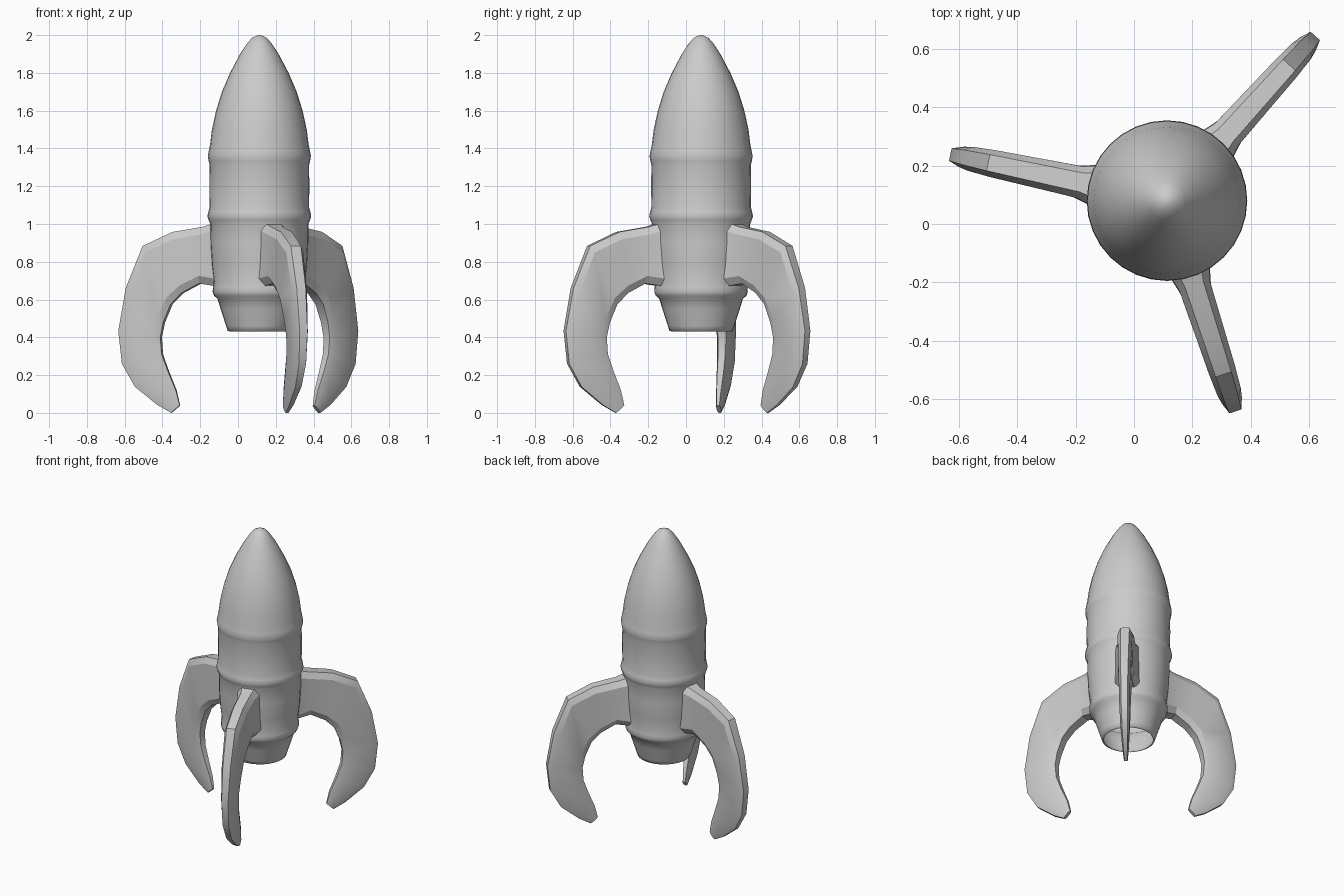
import bpy, bmesh, math
from mathutils import Vector

cube = bpy.data.objects.get("Cube")
if cube:
    bpy.data.objects.remove(cube, do_unlink=True)

CENTRE = Vector((0.113, 0.08, 0))
SEGMENTS = 32

grey = bpy.data.materials.new("plain grey")
grey.use_nodes = True
grey.diffuse_color = (0.6, 0.6, 0.6, 1)
grey.node_tree.nodes["Principled BSDF"].inputs["Base Color"].default_value = (0.6, 0.6, 0.6, 1)


def finish(name, bm, angle):
    bmesh.ops.recalc_face_normals(bm, faces=bm.faces)
    mesh = bpy.data.meshes.new(name)
    bm.to_mesh(mesh)
    bm.free()
    mesh.materials.append(grey)
    ob = bpy.data.objects.new(name, mesh)
    ob.location = CENTRE
    bpy.context.collection.objects.link(ob)
    bpy.ops.object.select_all(action='DESELECT')
    ob.select_set(True)
    bpy.context.view_layer.objects.active = ob
    bpy.ops.object.shade_smooth_by_angle(angle=math.radians(angle))
    return ob


def bridge(bm, a, b):
    n = len(a)
    for i in range(n):
        bm.faces.new((a[i], a[(i + 1) % n], b[(i + 1) % n], b[i]))


# Hull: turned profile with three raised bands and an open nozzle
hull_profile = [
    (0.155, 0.43), (0.168, 0.435), (0.176, 0.46), (0.205, 0.55), (0.222, 0.605),
    (0.24, 0.62), (0.247, 0.64), (0.246, 0.665), (0.241, 0.69), (0.252, 0.78),
    (0.259, 0.9), (0.26, 1.0), (0.268, 1.02), (0.275, 1.04), (0.27, 1.065),
    (0.263, 1.09), (0.265, 1.2), (0.263, 1.31), (0.269, 1.335), (0.273, 1.36),
    (0.268, 1.385), (0.261, 1.42), (0.251, 1.5), (0.229, 1.6), (0.198, 1.7),
    (0.155, 1.8), (0.102, 1.9), (0.066, 1.955), (0.04, 1.985), (0.015, 1.997)]

bm = bmesh.new()
rings = []
for r, z in hull_profile:
    rings.append([bm.verts.new((r * math.cos(math.tau * i / SEGMENTS),
                                r * math.sin(math.tau * i / SEGMENTS), z))
                  for i in range(SEGMENTS)])
for low, high in zip(rings, rings[1:]):
    bridge(bm, low, high)
tip = bm.verts.new((0, 0, 2.0))
for i in range(SEGMENTS):
    bm.faces.new((rings[-1][i], rings[-1][(i + 1) % SEGMENTS], tip))
finish("hull", bm, 60)

# Fin stations: outer edge (radius, height), inner edge (radius, height), half width
fin_stations = [
    ((0.22, 1.01), (0.22, 0.67), 0.08), ((0.30, 0.985), (0.32, 0.685), 0.055),
    ((0.464, 0.958), (0.415, 0.635), 0.051), ((0.626, 0.884), (0.475, 0.575), 0.047),
    ((0.718, 0.661), (0.515, 0.48), 0.042), ((0.759, 0.434), (0.532, 0.40), 0.036),
    ((0.74, 0.26), (0.525, 0.31), 0.033), ((0.67, 0.138), (0.49, 0.215), 0.028),
    ((0.55, 0.042), (0.45, 0.12), 0.02), ((0.475, 0.0), (0.43, 0.04), 0.012)]


def build_fin(name, angle):
    bm = bmesh.new()
    sections = []
    for outer, inner, w in fin_stations:
        a, b = Vector((outer[0], 0, outer[1])), Vector((inner[0], 0, inner[1]))
        step = (b - a).normalized() * min(0.04, (b - a).length * 0.25)
        side = Vector((0, w, 0))
        # Chamfered section: narrow at both edges, full width between
        half = [(a, 0.6), (a + step, 1), (b - step, 1), (b, 0.6)]
        points = [p + side * k for p, k in half] + [p - side * k for p, k in reversed(half)]
        sections.append([bm.verts.new(p) for p in points])
    for first, second in zip(sections, sections[1:]):
        bridge(bm, first, second)
    bm.faces.new(sections[0])
    bm.faces.new(sections[-1])
    finish(name, bm, 25).rotation_euler.z = math.radians(angle)


# Three curved landing fins, evenly spaced
for name, angle in (("left_fin", 48), ("right_fin", 168), ("front_fin", 288)):
    build_fin(name, angle)
